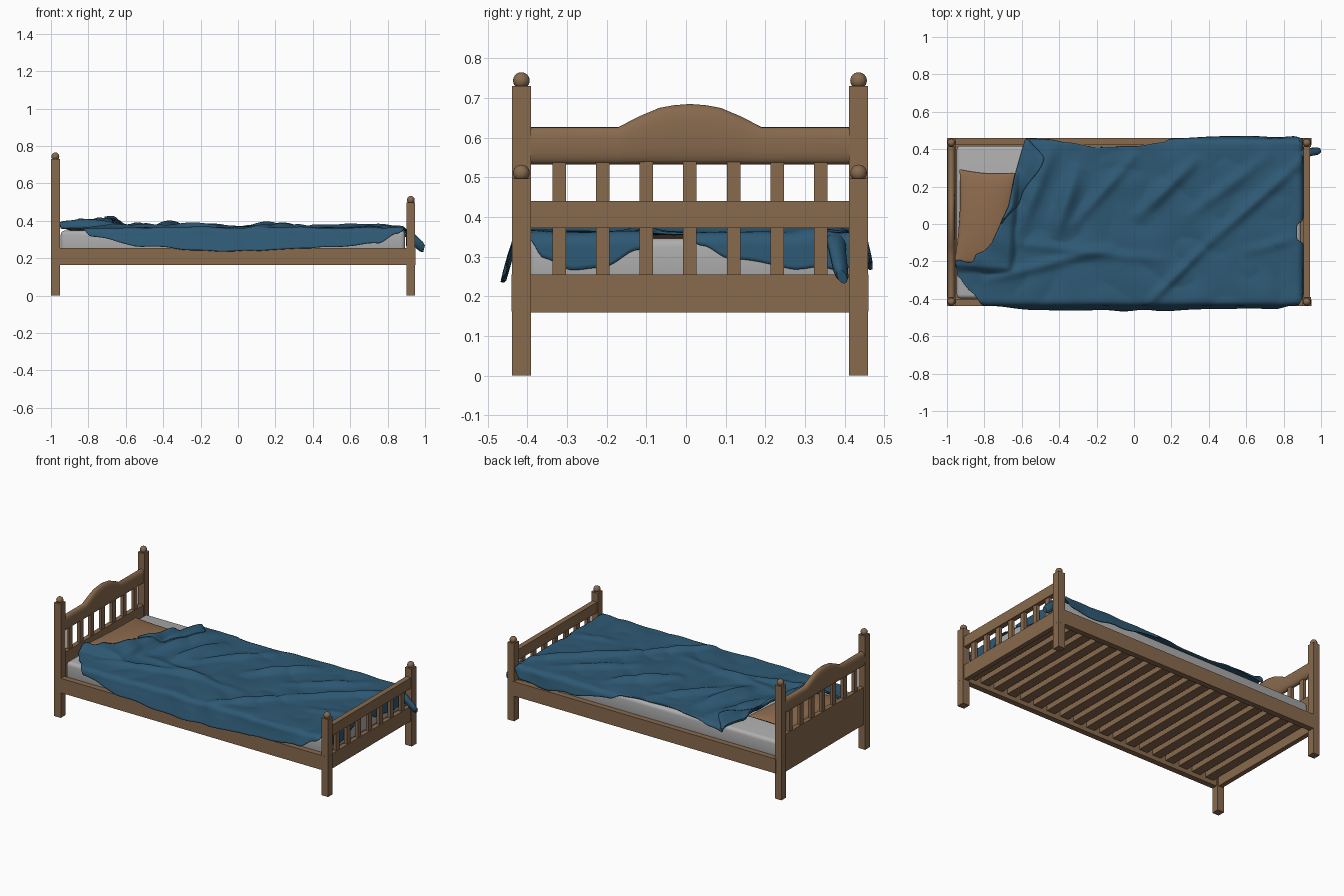
import bpy, bmesh, math
from mathutils import noise, Vector

if "Cube" in bpy.data.objects:
    bpy.data.objects.remove(bpy.data.objects["Cube"])


def material(name, rgb):
    m = bpy.data.materials.new(name)
    m.diffuse_color = (*rgb, 1)
    m.use_nodes = True
    m.node_tree.nodes["Principled BSDF"].inputs["Base Color"].default_value = m.diffuse_color
    return m


WOOD = material("wood_brown", (0.245, 0.142, 0.075))
TAN = material("pillow_tan", (0.27, 0.147, 0.075))
BLUE = material("blanket_blue", (0.027, 0.100, 0.175))
GREY = material("mattress_grey", (0.42, 0.42, 0.42))
CY = 0.01  # bed frame centre line in y


def finish(name, bm, mat, smooth=True):
    bmesh.ops.recalc_face_normals(bm, faces=bm.faces)
    me = bpy.data.meshes.new(name)
    bm.to_mesh(me)
    bm.free()
    me.materials.append(mat)
    ob = bpy.data.objects.new(name, me)
    bpy.context.collection.objects.link(ob)
    if smooth:
        bpy.ops.object.select_all(action='DESELECT')
        ob.select_set(True)
        bpy.context.view_layer.objects.active = ob
        bpy.ops.object.shade_smooth_by_angle(angle=math.radians(50))
    return ob


def box(name, x, y, z, mat=WOOD, bevel=0.0, segs=1):
    bm = bmesh.new()
    bmesh.ops.create_cube(bm, size=1)
    for v in bm.verts:
        v.co = [lo + (c + 0.5) * (hi - lo) for c, (lo, hi) in zip(v.co, (x, y, z))]
    if bevel:
        bmesh.ops.bevel(bm, geom=bm.edges[:], offset=bevel, segments=segs,
                        profile=0.5, affect='EDGES')
    return finish(name, bm, mat, bevel > 0)


def loft(name, rings, mat):
    bm = bmesh.new()
    rows = [[bm.verts.new(p) for p in r] for r in rings]
    n = len(rows[0])
    for a, b in zip(rows, rows[1:]):
        for i in range(n):
            bm.faces.new((a[i], a[(i + 1) % n], b[(i + 1) % n], b[i]))
    bm.faces.new(rows[0])
    bm.faces.new(rows[-1][::-1])
    return finish(name, bm, mat)


def sheet(name, fn, nu, nv, mat, thick=0.0):
    bm = bmesh.new()
    g = [[bm.verts.new(fn(i / nu, j / nv)) for j in range(nv + 1)] for i in range(nu + 1)]
    for i in range(nu):
        for j in range(nv):
            bm.faces.new((g[i][j], g[i + 1][j], g[i + 1][j + 1], g[i][j + 1]))
    ob = finish(name, bm, mat)
    if thick:
        s = ob.modifiers.new("thickness", 'SOLIDIFY')
        s.thickness, s.offset = thick, 0
    return ob


def table(pts, x, ease=True):
    """Interpolate through a few (position, value) pairs."""
    if x <= pts[0][0]:
        return pts[0][1]
    for (a, p), (b, q) in zip(pts, pts[1:]):
        if x <= b:
            t = (x - a) / (b - a)
            return p + (q - p) * (t * t * (3 - 2 * t) if ease else t)
    return pts[-1][1]


# Corner posts with ball finials
for end, x, top in (("head", -0.9765, 0.73), ("foot", 0.924, 0.497)):
    for side, s in (("front", -1), ("back", 1)):
        y = CY + s * 0.425
        box(f"{end}_post_{side}", (x - 0.0235, x + 0.0235), (y - 0.024, y + 0.024), (0, top))
        bm = bmesh.new()
        bmesh.ops.create_uvsphere(bm, u_segments=20, v_segments=12, radius=0.021)
        bmesh.ops.translate(bm, verts=bm.verts, vec=(x, y, top + 0.014))
        finish(f"{end}_finial_{side}", bm, WOOD)

# Side rails
for side, s in (("front", -1), ("back", 1)):
    ys = sorted((CY + s * 0.4495, CY + s * 0.413))
    box(f"side_rail_{side}", (-0.96, 0.9480), ys, (0.162, 0.255))

# End boards and their upright slats
INNER = (CY - 0.405, CY + 0.405)
box("head_panel", (-0.99, -0.96), INNER, (0.16, 0.40))
box("foot_panel", (0.909, 0.939), INNER, (0.16, 0.255))
box("foot_top_rail", (0.907, 0.941), INNER, (0.372, 0.44))
for i in range(7):
    y = CY + (i - 3) * 0.11
    box(f"head_slat_{i}", (-0.985, -0.965), (y - 0.017, y + 0.017), (0.39, 0.545))
    box(f"foot_slat_{i}", (0.914, 0.934), (y - 0.017, y + 0.017), (0.25, 0.378))

# Rounded headboard rail with a central arch
ARCH = [(0, 0.685), (0.04, 0.682), (0.078, 0.675), (0.13, 0.653), (0.18, 0.627), (0.405, 0.627)]
stations = [(-d, z) for d, z in ARCH[:0:-1]] + ARCH
rings = []
for d, zt in stations:
    ring = []
    for k in range(20):
        a = 2 * math.pi * k / 20
        c, s = math.cos(a), math.sin(a)
        px = math.copysign(abs(c) ** 0.8, c) * 0.022
        pz = math.copysign(abs(s) ** 0.8, s)
        ring.append((-0.9765 + px, CY + d, (zt + 0.533) / 2 + pz * (zt - 0.533) / 2))
    rings.append(ring)
loft("headboard_rail", rings, WOOD)

# Base slats under the mattress
for i in range(19):
    x = -0.90 + i * 0.0985
    box(f"base_slat_{i}", (x - 0.03, x + 0.03), (CY - 0.415, CY + 0.415), (0.19, 0.225))
box("base_panel", (-0.96, 0.91), (CY - 0.415, CY + 0.415), (0.224, 0.232))

# Mattress
box("mattress", (-0.948, 0.893), (-0.398, 0.418), (0.232, 0.347), GREY, 0.022, 4)

# Pillow, pinched at the corners and slightly turned
PC, PR = (-0.797, 0.022), math.radians(-3.5)


def pillow_local(x, y):
    px, py = x - PC[0], y - PC[1]
    return (px * math.cos(PR) + py * math.sin(PR), py * math.cos(PR) - px * math.sin(PR))


def pillow_height(u, v):
    return 0.035 * (max(0, 1 - u * u) * max(0, 1 - v * v)) ** 0.5


def pillow_side(sign):
    def fn(s, t):
        u, v = math.sin((s - 0.5) * math.pi), math.sin((t - 0.5) * math.pi)
        px = u * 0.152 * (1 - 0.10 * (1 - v * v))
        py = v * 0.262 * (1 - 0.05 * (1 - u * u))
        return (PC[0] + px * math.cos(PR) - py * math.sin(PR),
                PC[1] + px * math.sin(PR) + py * math.cos(PR),
                0.372 + sign * pillow_height(u, v))
    return fn


sheet("pillow_top", pillow_side(1), 24, 32, TAN)
sheet("pillow_bottom", pillow_side(-1), 24, 32, TAN)

# Blanket: flat outline, folded over the mattress edges and wrinkled
LEFT = [(-0.40, -0.80), (-0.37, -0.87), (-0.33, -0.945), (-0.25, -0.955), (-0.215, -0.86),
        (-0.17, -0.845), (-0.08, -0.76), (0.1, -0.67), (0.25, -0.635), (0.43, -0.575)]
FRONT = [(-0.95, -0.06), (-0.87, -0.01), (-0.78, 0.06), (-0.5, 0.115), (-0.15, 0.14),
         (0.1, 0.135), (0.5, 0.118), (0.75, 0.095), (0.85, 0.05), (0.92, 0.005)]
BACK = [(-0.6, 0.055), (-0.5, 0.04), (-0.35, 0.01), (-0.2, -0.015), (0, -0.01),
        (0.15, 0.01), (0.22, 0.05), (0.5, 0.09), (0.7, 0.11), (0.85, 0.09), (0.92, 0.03)]
FOOT = [(-0.4, 0.01), (-0.35, 0.08), (-0.28, 0.11), (-0.2, 0.10), (-0.12, 0.06), (-0.08, 0.0),
        (-0.02, 0.0), (0.03, 0.05), (0.1, 0.085), (0.3, 0.11), (0.38, 0.11), (0.43, 0.04)]
# wrinkle ridges: start, end, height, width
RIDGES = [(0.9, 0.34, 0.4, -0.10, 0.022, 0.030), (0.4, -0.10, 0.08, -0.42, 0.020, 0.025),
          (-0.45, 0.37, -0.62, -0.05, 0.026, 0.040), (-0.31, 0.28, -0.42, -0.05, 0.040, 0.045),
          (0.0, 0.36, -0.32, 0.0, 0.018, 0.030), (-0.66, -0.1, 0.14, -0.19, 0.015, 0.030),
          (-0.8, -0.3, -0.13, -0.13, 0.018, 0.030), (0.32, 0.33, 0.03, 0.05, 0.028, 0.035),
          (0.7, 0.35, 0.3, 0.05, 0.016, 0.035), (0.85, -0.08, 0.6, -0.15, 0.012, 0.03)]


def top_z(x, y):
    z = 0.357 + 0.014 * abs(noise.noise(Vector((x * 5 + y * 3, y * 5 - x * 3, 0.3))))
    for x1, y1, x2, y2, h, w in RIDGES:
        dx, dy = x2 - x1, y2 - y1
        t = min(1, max(0, ((x - x1) * dx + (y - y1) * dy) / (dx * dx + dy * dy)))
        d = math.hypot(x - x1 - t * dx, y - y1 - t * dy)
        z += h * math.exp(-(d / w) ** 2) * (0.35 + 0.65 * math.sin(math.pi * t))
    # rest on the pillow, sloping down beyond its edge
    lx, ly = pillow_local(x, y)
    out = math.hypot(max(0, abs(lx) - 0.14), max(0, abs(ly) - 0.25))
    zp = 0.382 + 0.9 * pillow_height(lx / 0.17, ly / 0.29) + 0.004 * math.sin(35 * y + 20 * x) - 0.75 * out
    d = z - zp
    return (z + zp + math.sqrt(d * d + 0.00006)) / 2 if out < 0.12 else z


def bend(d, flare):
    """Out and down distance of cloth running d past an edge."""
    r = 0.03
    q = r * math.pi / 2
    if d <= 0:
        return d, 0
    if d < q:
        return r * math.sin(d / r), r * (1 - math.cos(d / r))
    return r + flare * (d - q), r + d - q


def cloth(u, v):
    b0 = -0.40 + 0.83 * v
    left = table(LEFT, b0, False)
    a = left + (0.872 + table(FOOT, b0) - left) * u
    lo, hi = -0.405 - table(FRONT, a), 0.425 + table(BACK, a)
    b = lo + (hi - lo) * v
    ox, dx = bend(a - 0.872, 0)
    if b < 0:
        oy, dy = bend(-0.405 - b, 0.28)
        y = -0.405 - oy
    else:
        oy, dy = bend(b - 0.425, 0.18)
        y = 0.425 + oy
    x = 0.872 + ox
    y += min(1, max(dy, 0) / 0.06) * 0.004 * math.sin(a * 17 + 2 * math.sin(a * 7))
    return x, y, top_z(x, y) - math.hypot(dx, dy)


sheet("blanket", cloth, 170, 110, BLUE, 0.006)


# Turned-back blanket edge beside the pillow
def flap(s, t):
    v = 0.5 + 0.5 * t
    w = table([(0, 0.005), (0.3, 0.05), (0.75, 0.12), (1, 0.01)], t)
    x, y, z = cloth(s * w / 1.5, v)
    return x, y, z + 0.004 + 0.012 * math.sin(math.pi * min(1, s * 0.9 + 0.1))


sheet("blanket_turned_edge", flap, 12, 40, BLUE, 0.004)

# Blanket corner poking through the footboard
rings = []
for x, y, z, hy, hz in ((0.88, 0.375, 0.345, 0.03, 0.015), (0.92, 0.38, 0.322, 0.022, 0.025),
                        (0.95, 0.386, 0.288, 0.02, 0.028), (0.98, 0.39, 0.262, 0.018, 0.027),
                        (0.995, 0.393, 0.250, 0.012, 0.018)):
    angles = [k * math.pi / 6 for k in range(12)]
    rings.append([(x + 0.25 * hz * math.sin(a), y + hy * math.cos(a) - 0.3 * hz * math.sin(a),
                   z + hz * math.sin(a)) for a in angles])
loft("blanket_tail", rings, BLUE)
